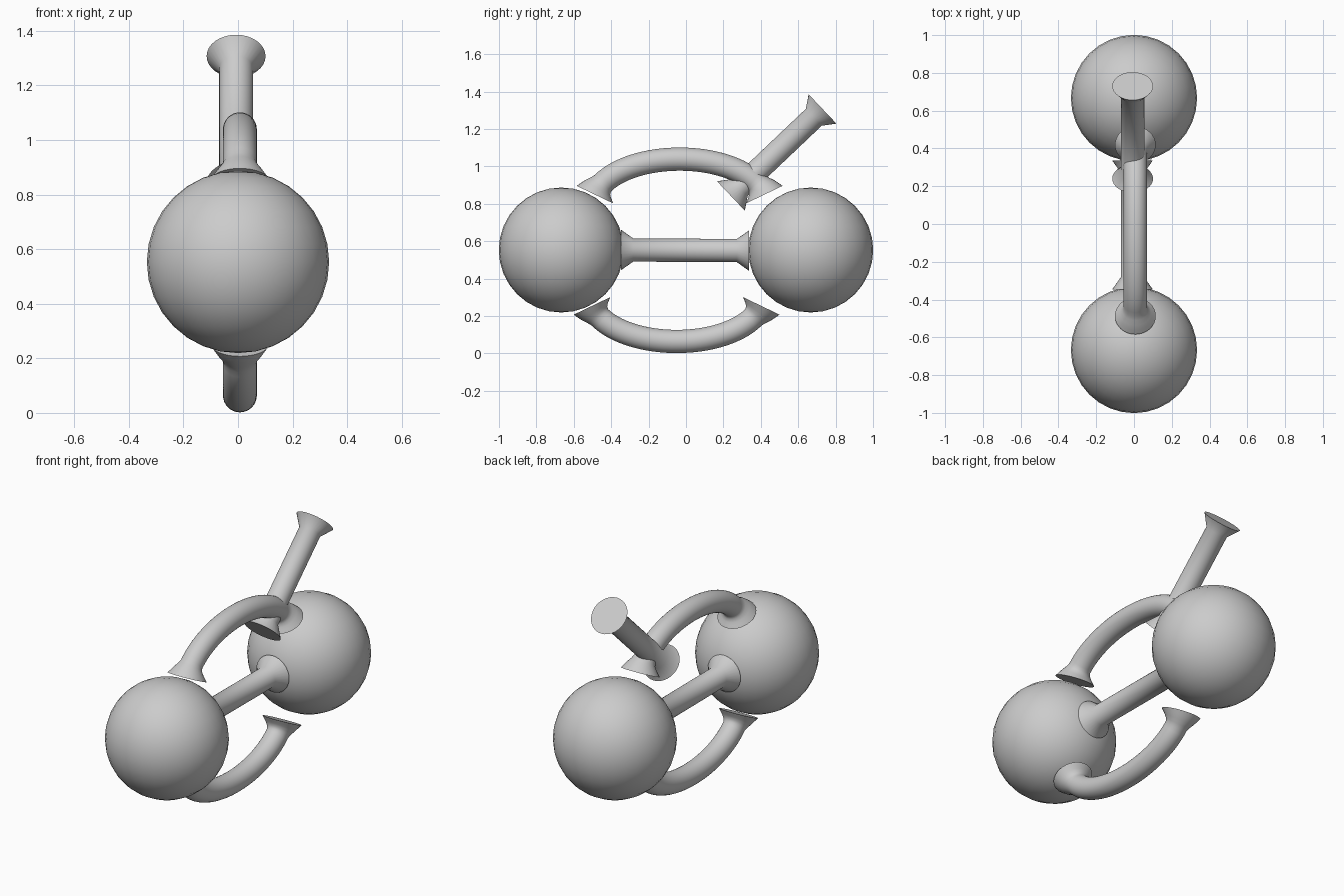
import bpy, bmesh, math
from mathutils import Vector

old = bpy.data.objects.get("Cube")
if old:
    bpy.data.objects.remove(old, do_unlink=True)

GREY = (0.6, 0.6, 0.6, 1)
mat = bpy.data.materials.new("plain_grey")
mat.use_nodes = True
mat.diffuse_color = GREY
mat.node_tree.nodes["Principled BSDF"].inputs["Base Color"].default_value = GREY

TUBE, RIM, FLARE, SIDES = 0.062, 0.108, 0.065, 32
MID_Z = 0.553


def finish(name, bm):
    """Turn a bmesh into a smooth shaded object."""
    bmesh.ops.recalc_face_normals(bm, faces=bm.faces)
    mesh = bpy.data.meshes.new(name)
    bm.to_mesh(mesh)
    bm.free()
    mesh.materials.append(mat)
    obj = bpy.data.objects.new(name, mesh)
    bpy.context.collection.objects.link(obj)
    bpy.ops.object.select_all(action='DESELECT')
    obj.select_set(True)
    bpy.context.view_layer.objects.active = obj
    bpy.ops.object.shade_smooth_by_angle(angle=math.radians(50))


def ball(name, y):
    bm = bmesh.new()
    bmesh.ops.create_uvsphere(bm, u_segments=32, v_segments=16, radius=0.334)
    bmesh.ops.translate(bm, verts=bm.verts, vec=(0, y, MID_Z))
    finish(name, bm)


def flared_tube(name, x, path):
    """Sweep a circle along a path of (y, z) points, widening at both ends."""
    pts = [Vector((x, y, z)) for y, z in path]
    dist = [0.0]
    for a, b in zip(pts, pts[1:]):
        dist.append(dist[-1] + (b - a).length)
    side = Vector((1, 0, 0))
    bm = bmesh.new()
    rings = []
    for i, p in enumerate(pts):
        tangent = (pts[min(i + 1, len(pts) - 1)] - pts[max(i - 1, 0)]).normalized()
        up = tangent.cross(side)
        end = min(dist[i], dist[-1] - dist[i])
        radius = TUBE + (RIM - TUBE) * max(0, 1 - end / FLARE)
        ring = []
        for k in range(SIDES):
            a = math.tau * k / SIDES
            ring.append(bm.verts.new(p + radius * (math.cos(a) * side + math.sin(a) * up)))
        rings.append(ring)
    for r, s in zip(rings, rings[1:]):
        for k in range(SIDES):
            n = (k + 1) % SIDES
            bm.faces.new((r[k], r[n], s[n], s[k]))
    bm.faces.new(rings[0])
    bm.faces.new(rings[-1])
    finish(name, bm)


def straight(a, b):
    a, b = Vector(a), Vector(b)
    f = FLARE / (b - a).length
    return [a.lerp(b, t) for t in (0, f, 0.5, 1 - f, 1)]


def arch(y, z, flip):
    """Elliptical arch; flip is 1 for upward, -1 for downward."""
    start, steps = 0.21, 40
    angles = [start + (math.pi - 2 * start) * i / steps for i in range(steps + 1)]
    return [(y + 0.463 * math.cos(t), z + flip * 0.24 * math.sin(t)) for t in angles]


# Two large balls
ball("front_ball", -0.667)
ball("back_ball", 0.667)

# Connecting rods
flared_tube("middle_bar", -0.008, straight((-0.347, MID_Z), (0.337, MID_Z - 0.003)))
flared_tube("upper_arch", 0.007, arch(-0.034, 0.799, 1))
flared_tube("lower_arch", 0.007, arch(-0.05, 0.304, -1))
flared_tube("slanted_rod", -0.007, straight((0.24, 0.842), (0.73, 1.307)))
